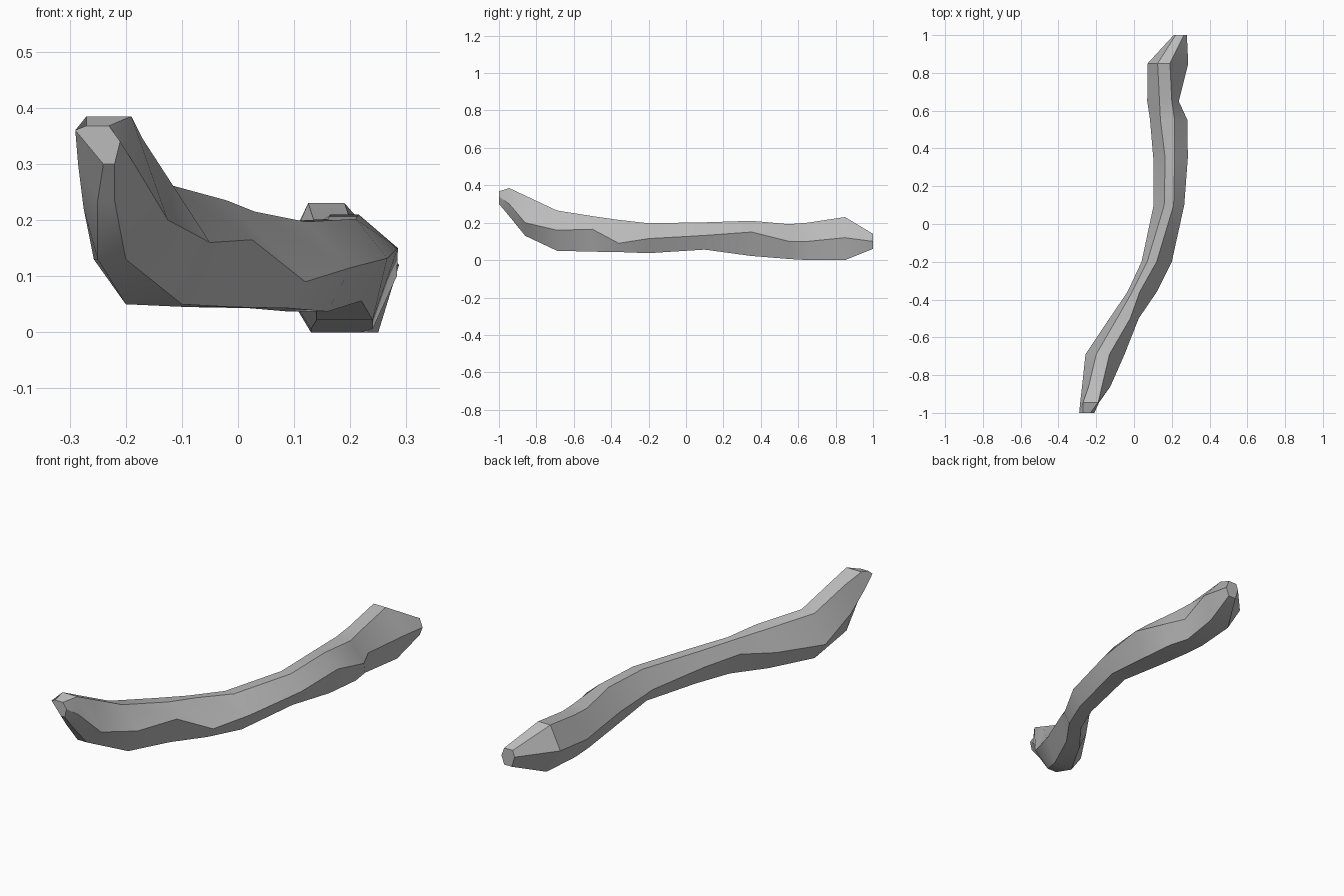
import bpy, bmesh, math

# Cross-sections along the branch: y, left x/z, top edge x1/x2/z, right x/z, bottom edge x1/x2/z
SECTIONS = [
    (-1.00, -.290, .36, -.27, -.23, .368, -.21, .34, -.24, -.22, .30),
    (-0.945, -.285, .30, -.27, -.19, .385, -.185, .30, -.25, -.22, .235),
    (-0.86, -.275, .22, -.24, -.17, .345, -.125, .20, -.25, -.20, .13),
    (-0.69, -.257, .13, -.20, -.13, .265, -.05, .16, -.20, -.10, .05),
    (-0.50, -.130, .13, -.09, -.02, .235, .025, .165, -.09, -.01, .045),
    (-0.36, -.035, .15, -.01, .03, .215, .12, .09, .02, .09, .043),
    (-0.20, .04, .13, .07, .12, .197, .20, .115, .09, .16, .037),
    (0.10, .104, .12, .16, .21, .202, .266, .132, .14, .22, .056),
    (0.35, .102, .11, .165, .215, .21, .285, .15, .14, .24, .022),
    (0.55, .085, .10, .14, .215, .192, .283, .10, .13, .24, .006),
    (0.65, .070, .10, .135, .20, .20, .237, .10, .13, .22, .0),
    (0.85, .072, .12, .125, .19, .23, .287, .12, .145, .25, .0),
    (1.00, .21, .11, .22, .265, .14, .28, .10, .225, .265, .06),
]

# Branch body: six-sided rings bridged along the length
bm = bmesh.new()
rings = []
for y, xl, zl, t1, t2, zt, xr, zr, b1, b2, zb in SECTIONS:
    points = [(xl, zl), (t1, zt), (t2, zt), (xr, zr), (b2, zb), (b1, zb)]
    rings.append([bm.verts.new((x, y, z)) for x, z in points])
for a, b in zip(rings, rings[1:]):
    for i in range(6):
        j = (i + 1) % 6
        bm.faces.new((a[i], a[j], b[j], b[i]))

# Broken ends
bm.faces.new(rings[0])
bm.faces.new(rings[-1])
bmesh.ops.recalc_face_normals(bm, faces=bm.faces)

mesh = bpy.data.meshes.new("branch")
bm.to_mesh(mesh)
bm.free()
branch = bpy.data.objects.new("branch", mesh)
bpy.context.collection.objects.link(branch)

# Plain grey surface
grey = bpy.data.materials.new("grey")
grey.diffuse_color = (0.5, 0.5, 0.5, 1)
mesh.materials.append(grey)

# Soft shading with sharp ridges
bpy.context.view_layer.objects.active = branch
branch.select_set(True)
bpy.ops.object.shade_smooth_by_angle(angle=math.radians(30))
